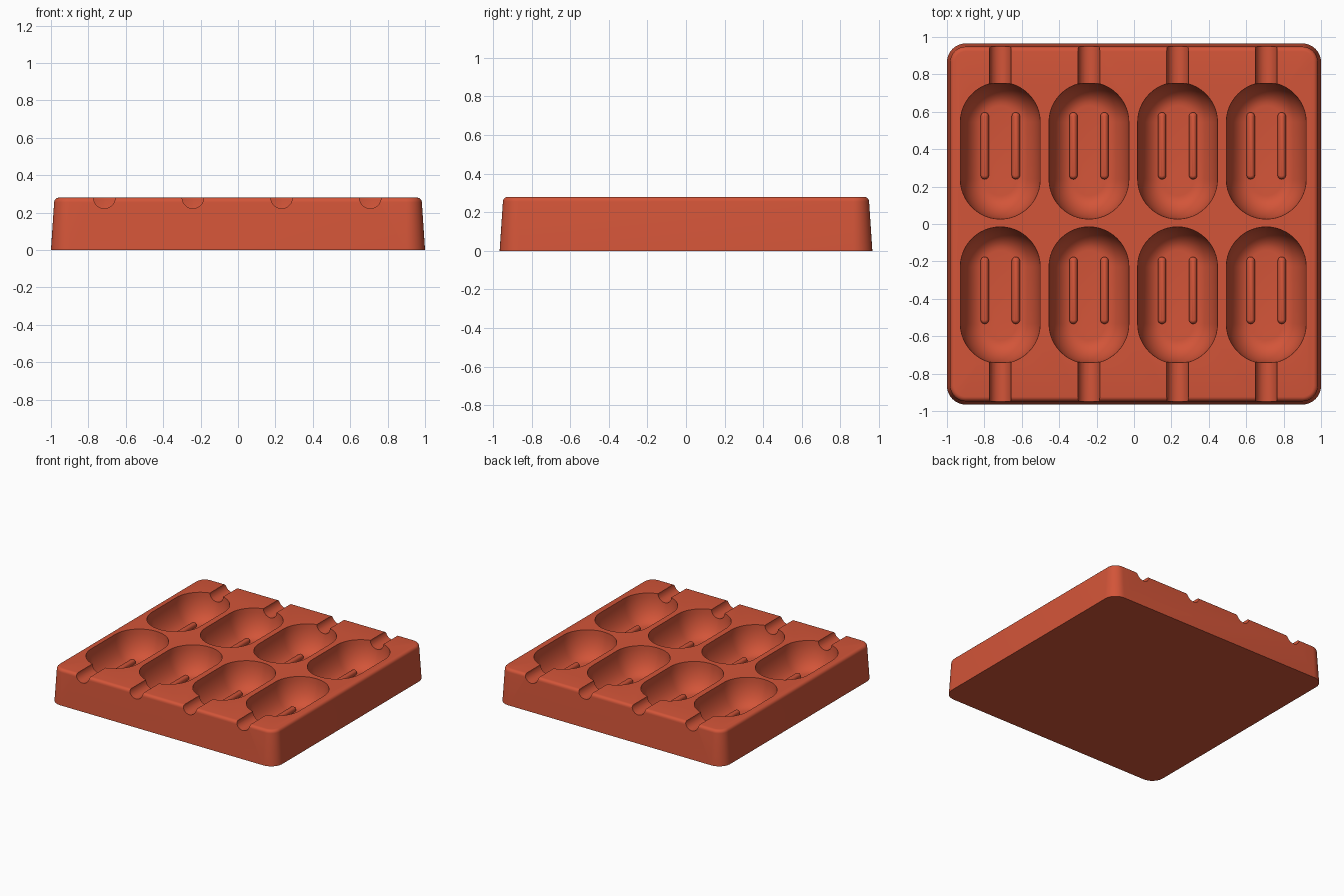
import bpy, bmesh
from math import sin, cos, pi

if "Cube" in bpy.data.objects:
    bpy.data.objects.remove(bpy.data.objects["Cube"])

HEIGHT = 0.28
DEPTH = 0.21
COLUMNS = [-0.004 + 0.474 * (i - 1.5) for i in range(4)]
ROWS = [-0.381, 0.392]

red = bpy.data.materials.new("brick red")
red.use_nodes = True
red.diffuse_color = (0.65, 0.09, 0.04, 1)
red.node_tree.nodes["Principled BSDF"].inputs["Base Color"].default_value = red.diffuse_color


def rounded_rect(hx, hy, r, z, steps):
    """Ring of points around a rectangle with round corners."""
    ring = []
    for k, (sx, sy) in enumerate([(1, 1), (-1, 1), (-1, -1), (1, -1)]):
        for i in range(steps + 1):
            a = (k + i / steps) * pi / 2
            ring.append((sx * (hx - r) + r * cos(a), sy * (hy - r) + r * sin(a), z))
    return ring


def loft(name, rings, location=(0, 0, 0)):
    """Skin a stack of equal rings and cap both ends."""
    bm = bmesh.new()
    loops = [[bm.verts.new(p) for p in ring] for ring in rings]
    n = len(loops[0])
    for low, high in zip(loops, loops[1:]):
        for i in range(n):
            j = (i + 1) % n
            bm.faces.new((low[i], low[j], high[j], high[i]))
    bm.faces.new(loops[0][::-1])
    bm.faces.new(loops[-1])
    bmesh.ops.remove_doubles(bm, verts=bm.verts, dist=1e-5)
    bmesh.ops.recalc_face_normals(bm, faces=bm.faces)
    mesh = bpy.data.meshes.new(name)
    bm.to_mesh(mesh)
    bm.free()
    mesh.materials.append(red)
    ob = bpy.data.objects.new(name, mesh)
    ob.location = location
    bpy.context.collection.objects.link(ob)
    return ob


def smooth(ob, angle=0.6):
    bpy.ops.object.select_all(action="DESELECT")
    ob.select_set(True)
    bpy.context.view_layer.objects.active = ob
    bpy.ops.object.shade_smooth_by_angle(angle=angle)


# Tray block: drafted sides and a rolled top edge
fillet = 0.025
body_rings = [rounded_rect(1, 0.965, 0.1, 0, 10)]
for i in range(6):
    a = i / 5 * pi / 2
    inset = 0.017 + fillet * (1 - cos(a))
    body_rings.append(rounded_rect(1 - inset, 0.965 - inset, 0.1 - inset,
                                   HEIGHT - fillet + fillet * sin(a), 10))
tray = loft("tray", body_rings)

# Cutters: bowl-sided cavities and half-round stick channels
cutters = []
for x in COLUMNS:
    for y in ROWS:
        rings = []
        for i in range(11):
            a = i / 10 * pi / 2
            r = 0.2135 - 0.125 * (1 - cos(a))
            rings.append(rounded_rect(r, r + 0.152, r - 0.0005, HEIGHT - DEPTH * sin(a), 12))
        rings.insert(0, rounded_rect(0.2135, 0.3655, 0.213, HEIGHT + 0.1, 12))
        cutters.append(loft("cavity_cutter", rings, (x, y, 0)))

        side = 1 if y > 0 else -1
        profile = [(0.058, HEIGHT + 0.1)]
        profile += [(0.058 * cos(a), HEIGHT - 0.058 * sin(a))
                    for a in [i / 14 * pi for i in range(15)]]
        profile.append((-0.058, HEIGHT + 0.1))
        ends = [[(px, side * py, pz) for px, pz in profile] for py in (0.6, 1.1)]
        cutters.append(loft("channel_cutter", ends, (x, 0, 0)))

for cutter in cutters:
    mod = tray.modifiers.new("cut", "BOOLEAN")
    mod.operation = "DIFFERENCE"
    mod.solver = "EXACT"
    mod.object = cutter
    cutter.hide_render = True
bpy.context.view_layer.update()
cut_mesh = bpy.data.meshes.new_from_object(
    tray.evaluated_get(bpy.context.evaluated_depsgraph_get()))
tray.modifiers.clear()
tray.data = cut_mesh
for cutter in cutters:
    bpy.data.objects.remove(cutter)
smooth(tray)

# Pairs of rounded ridges on each cavity floor
floor = HEIGHT - DEPTH
for x in COLUMNS:
    for y in ROWS:
        for side, label in ((-1, "right"), (1, "left")):
            rings = [rounded_rect(0.022, 0.179, 0.0215, -0.01, 5)]
            for i in range(5):
                a = i / 5 * pi / 2
                r = 0.022 * cos(a)
                rings.append(rounded_rect(r, r + 0.157, r * 0.98, 0.012 + 0.022 * sin(a), 5))
            smooth(loft("floor_ridge_" + label, rings, (x + side * 0.083, y + 0.026, floor)))
